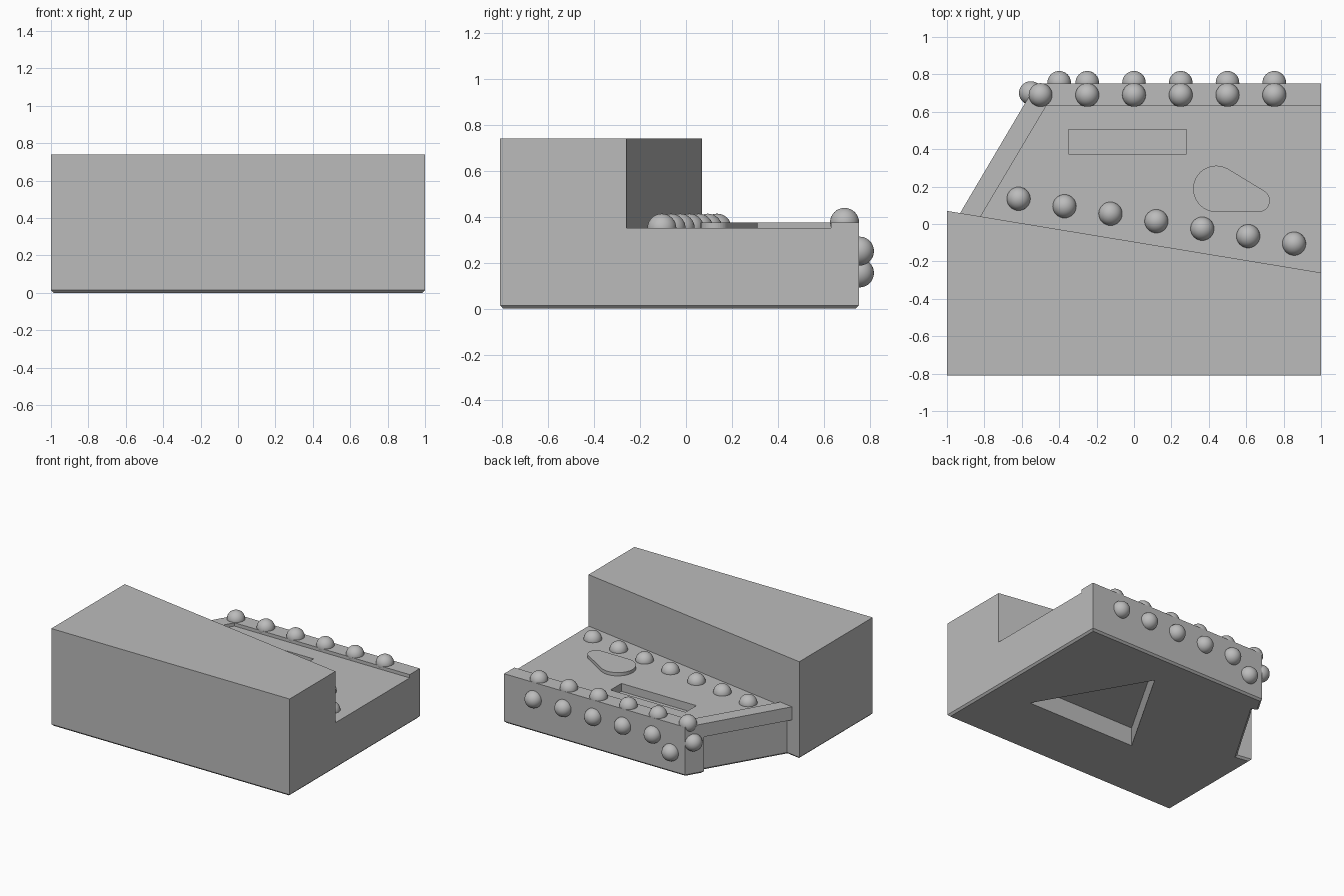
import bpy, bmesh, math
from mathutils import Vector

cube = bpy.data.objects.get("Cube")
if cube:
    bpy.data.objects.remove(cube, do_unlink=True)

grey = bpy.data.materials.new("plain_grey")
grey.use_nodes = True
grey.diffuse_color = (0.5, 0.5, 0.5, 1)
grey.node_tree.nodes["Principled BSDF"].inputs["Base Color"].default_value = (0.5, 0.5, 0.5, 1)


def finish(name, bm):
    bmesh.ops.recalc_face_normals(bm, faces=bm.faces)
    mesh = bpy.data.meshes.new(name)
    bm.to_mesh(mesh)
    bm.free()
    mesh.materials.append(grey)
    obj = bpy.data.objects.new(name, mesh)
    bpy.context.collection.objects.link(obj)
    return obj


def prism(name, outline, z0, z1, foot_bevel=0):
    """Extrude a plan outline from z0 to z1, optionally chamfering the foot."""
    bm = bmesh.new()
    base = bm.faces.new([bm.verts.new((x, y, z0)) for x, y in outline])
    top = bmesh.ops.extrude_face_region(bm, geom=[base], use_keep_orig=True)
    moved = [v for v in top["geom"] if isinstance(v, bmesh.types.BMVert)]
    bmesh.ops.translate(bm, vec=(0, 0, z1 - z0), verts=moved)
    if foot_bevel:
        foot = [e for e in bm.edges if all(abs(v.co.z - z0) < 1e-5 for v in e.verts)]
        bmesh.ops.bevel(bm, geom=foot, offset=foot_bevel, segments=1, affect='EDGES')
    return finish(name, bm)


def cut(target, cutter):
    cutter.hide_render = True
    cutter.hide_viewport = True
    mod = target.modifiers.new("pocket", 'BOOLEAN')
    mod.operation = 'DIFFERENCE'
    mod.solver = 'EXACT'
    mod.object = cutter


def stud(name, location):
    bm = bmesh.new()
    bmesh.ops.create_uvsphere(bm, u_segments=32, v_segments=16, radius=0.063)
    bmesh.ops.translate(bm, vec=location, verts=bm.verts)
    for f in bm.faces:
        f.smooth = True
    return finish(name, bm)


# Plan corners shared by the stacked layers
block_left, block_right = (-1, 0.07), (1, -0.26)
slant_front, slant_back = (-0.93, 0.058), (-0.52, 0.752)
front = [(-1, -0.81), (1, -0.81)]

# Lower body, with the slanted side set back behind a corner post
lower = prism("lower_body", front + [(1, 0.752), slant_back, (-0.592, 0.63),
              (-0.553, 0.61), (-0.885, 0.051), block_left], 0, 0.275, 0.014)
deck = prism("deck", front + [(1, 0.752), slant_back, slant_front, block_left], 0.275, 0.35)

# Tall block with an angled rear wall
prism("tall_block", front + [block_right, block_left], 0.35, 0.74)

# Raised rim along the back and the slanted side
prism("rim", [(1, 0.63), (1, 0.752), slant_back, slant_front, (-0.82, 0.04), (-0.47, 0.63)],
      0.35, 0.375)

# Rectangular slot in the deck
cut(deck, prism("slot_cutter", [(-0.35, 0.375), (0.28, 0.375), (0.28, 0.505), (-0.35, 0.505)],
                0.29, 0.4))

# Triangular pocket in the underside
triangle = [(0.227 + 0.528 * math.cos(math.radians(a)), -0.036 + 0.528 * math.sin(math.radians(a)))
            for a in (90, 210, 330)]
cut(lower, prism("triangle_cutter", triangle, -0.1, 0.14))

# Teardrop plate: two arcs joined by their common tangents
big, small = Vector((0.44, 0.188)), Vector((0.665, 0.125))
r_big, r_small = 0.124, 0.061
span = small - big
tangent = math.atan2(span.y, span.x) + math.acos((r_big - r_small) / span.length)
low = math.radians(270)


def arc(center, radius, start, end, steps=20):
    angles = [start + (end - start) * i / steps for i in range(steps + 1)]
    return [(center.x + radius * math.cos(a), center.y + radius * math.sin(a)) for a in angles]


prism("teardrop_plate", arc(big, r_big, tangent, low)
      + arc(small, r_small, low, tangent + 2 * math.pi), 0.35, 0.375)

# Half-sunk round studs: along the deck, the rim and the outer walls
for i in range(7):
    stud(f"deck_stud_{i + 1}", (-0.617 + 0.2455 * i, 0.135 - 0.04 * i, 0.35))
for i in range(6):
    x = 0.75 - 0.25 * i
    stud(f"rim_stud_{i + 1}", (x, 0.69, 0.375))
    if i < 5:
        stud(f"back_stud_{i + 1}", (x, 0.755, 0.25))
stud("low_back_stud", (-0.4, 0.755, 0.155))
stud("slant_stud", (-0.552, 0.7, 0.25))
